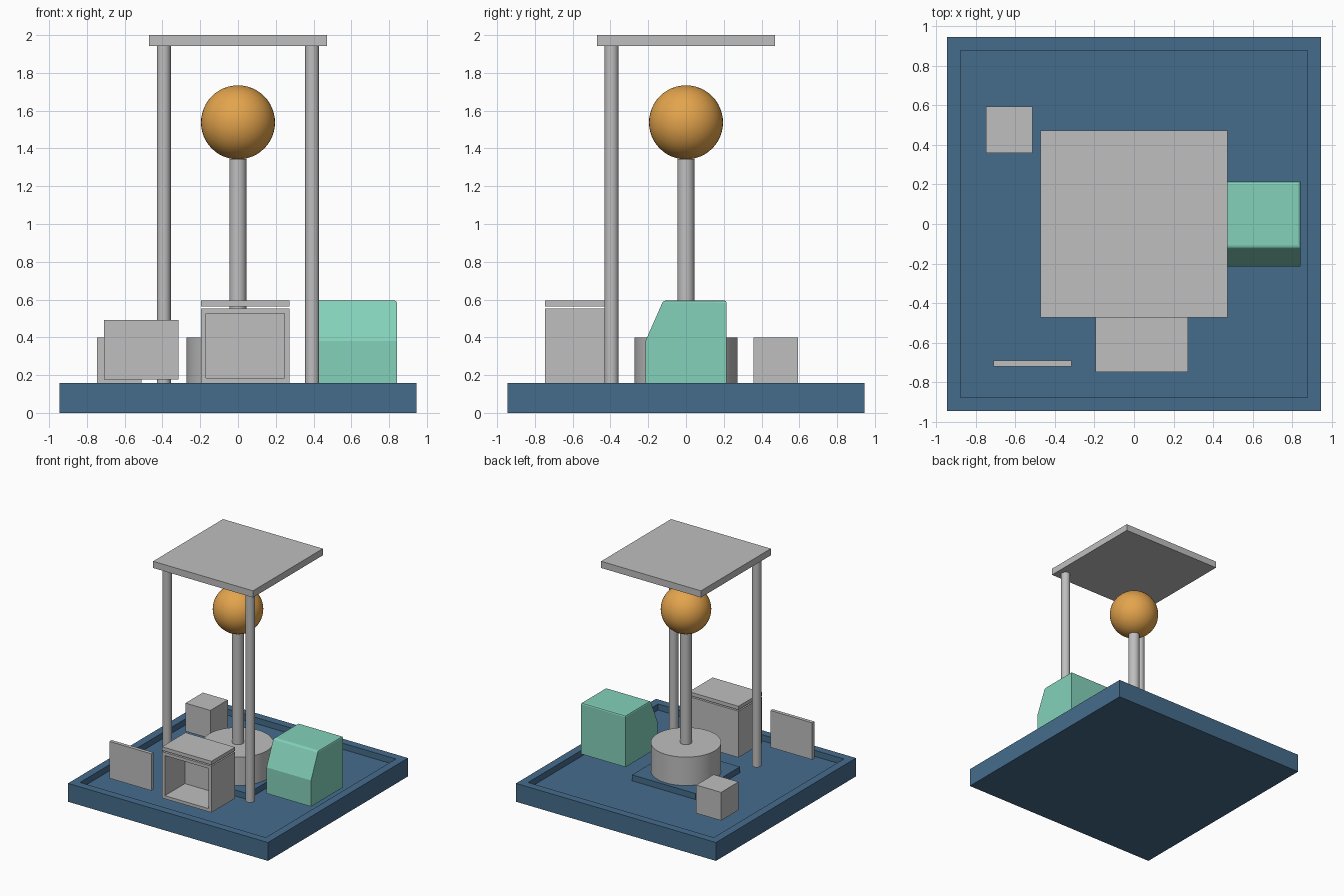
import bpy, bmesh, math

if "Cube" in bpy.data.objects:
    bpy.data.objects.remove(bpy.data.objects["Cube"])


def material(name, colour):
    m = bpy.data.materials.new(name)
    m.diffuse_color = (*colour, 1)
    m.use_nodes = True
    m.node_tree.nodes["Principled BSDF"].inputs["Base Color"].default_value = m.diffuse_color
    return m


GREY = material("light_grey", (0.52, 0.52, 0.52))
BLUE = material("slate_blue", (0.060, 0.150, 0.262))
GREEN = material("mint_green", (0.23, 0.64, 0.49))
ORANGE = material("amber", (0.77, 0.37, 0.073))


def finish(bm, name, mat):
    bmesh.ops.recalc_face_normals(bm, faces=bm.faces)
    mesh = bpy.data.meshes.new(name)
    bm.to_mesh(mesh)
    bm.free()
    mesh.materials.append(mat)
    ob = bpy.data.objects.new(name, mesh)
    bpy.context.collection.objects.link(ob)
    return ob


def box_mesh(x, y, z):
    bm = bmesh.new()
    bmesh.ops.create_cube(bm, size=1)
    for v in bm.verts:
        v.co = [lo + (c + 0.5) * (hi - lo) for c, (lo, hi) in zip(v.co, (x, y, z))]
    bm.normal_update()
    return bm


def box(name, mat, x, y, z):
    return finish(box_mesh(x, y, z), name, mat)


def recessed_box(name, mat, x, y, z, facing, border, depth):
    """Box whose face in one direction is inset and pushed inward."""
    bm = box_mesh(x, y, z)
    axis = max(range(3), key=lambda i: abs(facing[i]))
    face = max(bm.faces, key=lambda f: f.normal[axis] * facing[axis])
    bmesh.ops.inset_region(bm, faces=[face], thickness=border)
    new = bmesh.ops.extrude_face_region(bm, geom=[face])["geom"]
    verts = [g for g in new if isinstance(g, bmesh.types.BMVert)]
    bmesh.ops.translate(bm, verts=verts, vec=[-c * depth for c in facing])
    if face.is_valid:
        bmesh.ops.delete(bm, geom=[face], context='FACES_ONLY')
    return finish(bm, name, mat)


def smooth(ob):
    bpy.ops.object.select_all(action='DESELECT')
    ob.select_set(True)
    bpy.context.view_layer.objects.active = ob
    bpy.ops.object.shade_smooth_by_angle(angle=math.radians(30))


def cylinder(name, mat, x, y, radius, z0, z1, sides=32):
    bm = bmesh.new()
    bmesh.ops.create_cone(bm, cap_ends=True, segments=sides, radius1=radius,
                          radius2=radius, depth=z1 - z0)
    bmesh.ops.translate(bm, verts=bm.verts, vec=(x, y, (z0 + z1) / 2))
    smooth(finish(bm, name, mat))


DECK = 0.157

# Base tray with a shallow recess, and the plinth inside it
recessed_box("base_tray", BLUE, (-0.945, 0.945), (-0.945, 0.945), (0, DECK),
             (0, 0, 1), 0.095, 0.052)
box("plinth", BLUE, (-0.3, 0.3), (-0.3, 0.3), (0.105, DECK - 0.001))

# Central drum, column and globe
cylinder("drum", GREY, 0, 0, 0.273, DECK, 0.4, 48)
cylinder("column", GREY, 0, 0, 0.045, 0.4, 1.345)
bm = bmesh.new()
bmesh.ops.create_uvsphere(bm, u_segments=48, v_segments=24, radius=0.196)
bmesh.ops.translate(bm, verts=bm.verts, vec=(0, 0, 1.538))
smooth(finish(bm, "globe", ORANGE))

# Canopy on two front posts
for side, x in (("left", -0.393), ("right", 0.393)):
    cylinder(side + "_post", GREY, x, -0.394, 0.037, DECK, 1.945)
box("canopy", GREY, (-0.472, 0.472), (-0.472, 0.472), (1.943, 2.0))

# Open-fronted cabinet with a separate lid
recessed_box("cabinet", GREY, (-0.195, 0.272), (-0.747, -0.43), (DECK, 0.553),
             (0, -1, 0), 0.038, 0.27)
box("cabinet_lid", GREY, (-0.195, 0.272), (-0.747, -0.43), (0.564, 0.595))

# Upright panel and small crate
box("panel", GREY, (-0.71, -0.315), (-0.72, -0.69), (0.177, 0.492))
box("crate", GREY, (-0.747, -0.512), (0.358, 0.593), (DECK, 0.398))

# Console: side profile with a sloped front, softened around the top
profile = [(-0.215, DECK), (-0.215, 0.38), (-0.12, 0.595), (0.215, 0.595), (0.215, DECK)]
bm = bmesh.new()
face = bm.faces.new([bm.verts.new((0.42, y, z)) for y, z in profile])
new = bmesh.ops.extrude_face_region(bm, geom=[face])["geom"]
bmesh.ops.translate(bm, vec=(0.421, 0, 0),
                    verts=[g for g in new if isinstance(g, bmesh.types.BMVert)])
if len(bm.faces) < 7:
    bm.faces.new([v for v in bm.verts if v.co.x < 0.43])
bmesh.ops.recalc_face_normals(bm, faces=bm.faces)
top = [e for e in bm.edges if all(v.co.z > 0.59 for v in e.verts)]
bmesh.ops.bevel(bm, geom=top, offset=0.012, segments=2, profile=0.5, affect='EDGES')
finish(bm, "console", GREEN)
